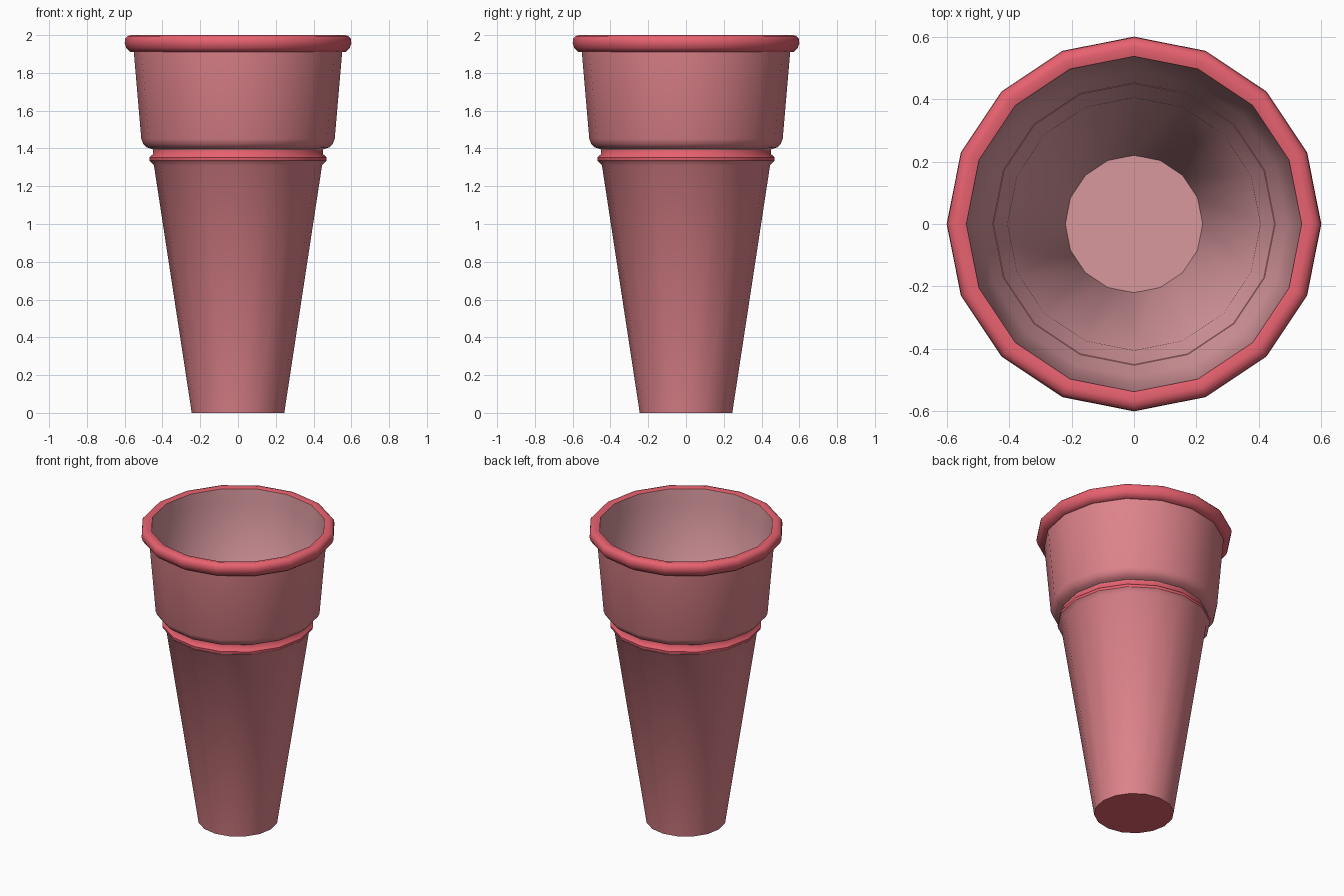
import bpy, math

if "Cube" in bpy.data.objects:
    bpy.data.objects.remove(bpy.data.objects["Cube"])

SIDES = 16

def mat(name, rgb):
    m = bpy.data.materials.new(name)
    lin = [((c / 255 + 0.055) / 1.055) ** 2.4 for c in rgb]
    m.diffuse_color = (*lin, 1)
    m.use_nodes = True
    m.node_tree.nodes["Principled BSDF"].inputs["Base Color"].default_value = m.diffuse_color
    return m

body_pink = mat("dusty pink", (222, 131, 139))
rim_red = mat("coral red", (232, 98, 112))
inner_pink = mat("pale pink", (216, 152, 158))

def lathe(name, profile, material, closed=False, base=False, angle=50):
    """Spin (radius, z) points, listed so that outside faces lie to the right."""
    n = len(profile)
    verts = [(r * math.cos(2 * math.pi * i / SIDES), r * math.sin(2 * math.pi * i / SIDES), z)
             for r, z in profile for i in range(SIDES)]
    faces = []
    for k in range(n if closed else n - 1):
        a, b = k * SIDES, ((k + 1) % n) * SIDES
        for i in range(SIDES):
            j = (i + 1) % SIDES
            faces.append((a + i, a + j, b + j, b + i))
    if base:  # flat disc on the last ring
        faces.append(tuple((n - 1) * SIDES + i for i in range(SIDES)))
    me = bpy.data.meshes.new(name)
    me.from_pydata(verts, [], faces)
    me.materials.append(material)
    ob = bpy.data.objects.new(name, me)
    bpy.context.collection.objects.link(ob)
    bpy.ops.object.select_all(action='DESELECT')
    ob.select_set(True)
    bpy.context.view_layer.objects.active = ob
    bpy.ops.object.shade_smooth_by_angle(angle=math.radians(angle))
    return ob

# Tapered lower cone and the wider upper sleeve
lathe("lower_cone", [(0.245, 0), (0.445, 1.31), (0.468, 1.335)], body_pink)
lathe("upper_sleeve", [(0.45, 1.395), (0.482, 1.405), (0.502, 1.425), (0.512, 1.45), (0.552, 1.915)], body_pink)

# Raised ring and recessed neck between them
lathe("neck_ring", [(0.468, 1.335), (0.47, 1.352), (0.45, 1.37), (0.45, 1.395)], rim_red)

# Rolled lip
lathe("rolled_rim", [(0.545, 1.91), (0.572, 1.912), (0.592, 1.932), (0.6, 1.957),
                     (0.598, 1.98), (0.585, 1.995), (0.565, 2.0), (0.537, 1.993)], rim_red)

# Hollow inside with flat floor
lathe("inner_wall", [(0.537, 1.993), (0.53, 1.9), (0.49, 1.44), (0.405, 1.34), (0.22, 0.03)],
      inner_pink, base=True)

# Underside disc
foot = lathe("foot_base", [(0.245, 0.0)], rim_red, base=True)
foot.data.flip_normals()
